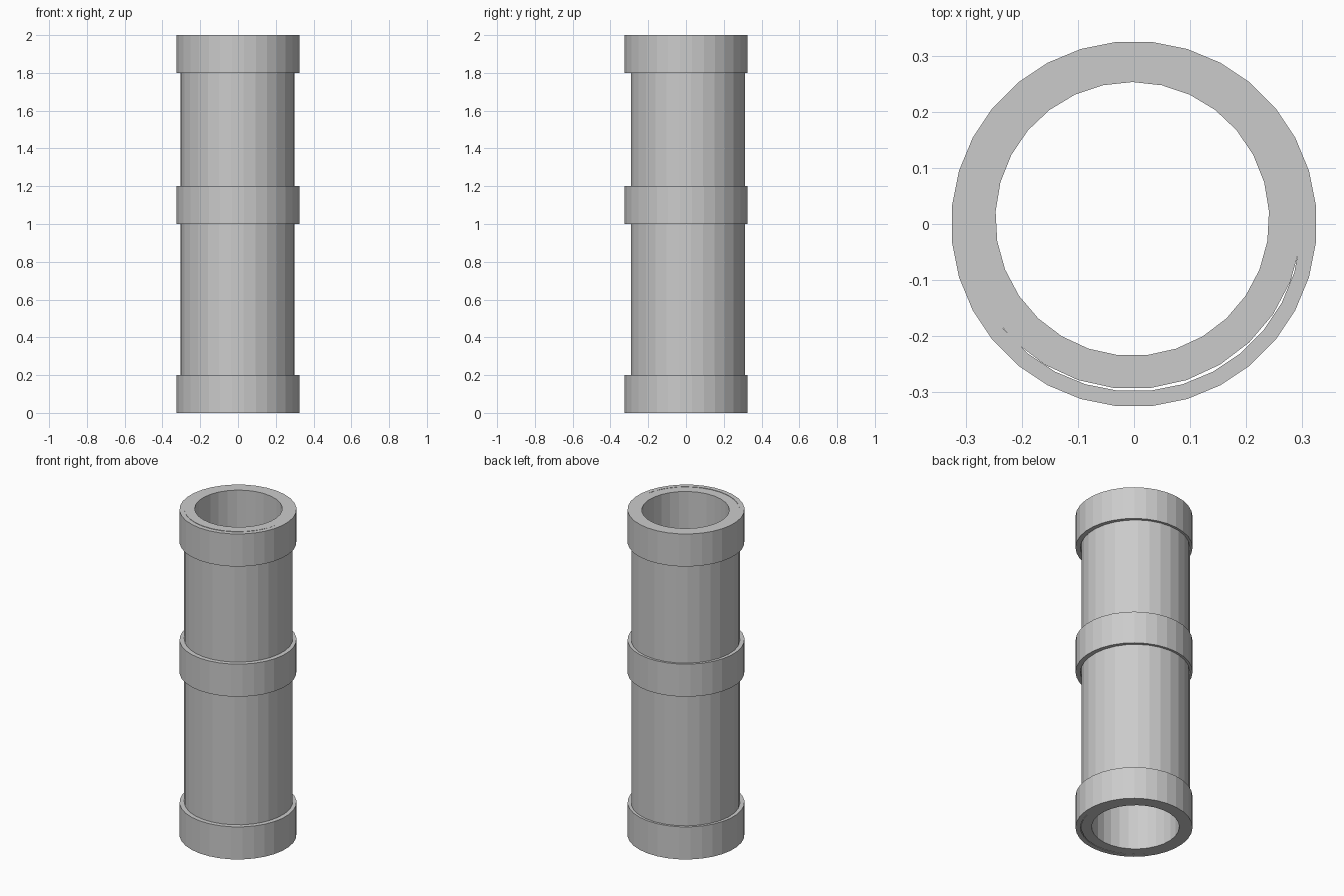
import bpy, bmesh, math

if "Cube" in bpy.data.objects:
    bpy.data.objects.remove(bpy.data.objects["Cube"])

grey = bpy.data.materials.new("plain grey")
grey.diffuse_color = (0.6, 0.6, 0.6, 1)
grey.use_nodes = True
grey.node_tree.nodes["Principled BSDF"].inputs["Base Color"].default_value = grey.diffuse_color


def hollow_cylinder(name, sides, r_out, r_in, z0, z1, start=0.0, cx=0.0, cy=0.0):
    """Flat-shaded thick-walled cylinder, open right through."""
    bm = bmesh.new()
    profile = [(r_out, z0), (r_out, z1), (r_in, z1), (r_in, z0)]
    rings = []
    for i in range(sides):
        a = start + 2 * math.pi * i / sides
        rings.append([bm.verts.new((cx + r * math.cos(a), cy + r * math.sin(a), z))
                      for r, z in profile])
    for i in range(sides):
        a, b = rings[i], rings[(i + 1) % sides]
        for k in range(4):
            n = (k + 1) % 4
            bm.faces.new((a[k], b[k], b[n], a[n]))
    bmesh.ops.recalc_face_normals(bm, faces=bm.faces)
    mesh = bpy.data.meshes.new(name)
    bm.to_mesh(mesh)
    bm.free()
    mesh.materials.append(grey)
    ob = bpy.data.objects.new(name, mesh)
    bpy.context.collection.objects.link(ob)
    return ob


# main pipe, slightly off-centre inside its collars
hollow_cylinder("pipe", 29, 0.303, 0.244, 0, 2, math.pi / 2, -0.003, 0.009)

# three collars
for name, z in (("bottom_collar", 0), ("middle_collar", 1.0), ("top_collar", 1.8)):
    hollow_cylinder(name, 32, 0.326, 0.2985, z, z + 0.2, math.pi / 32)
